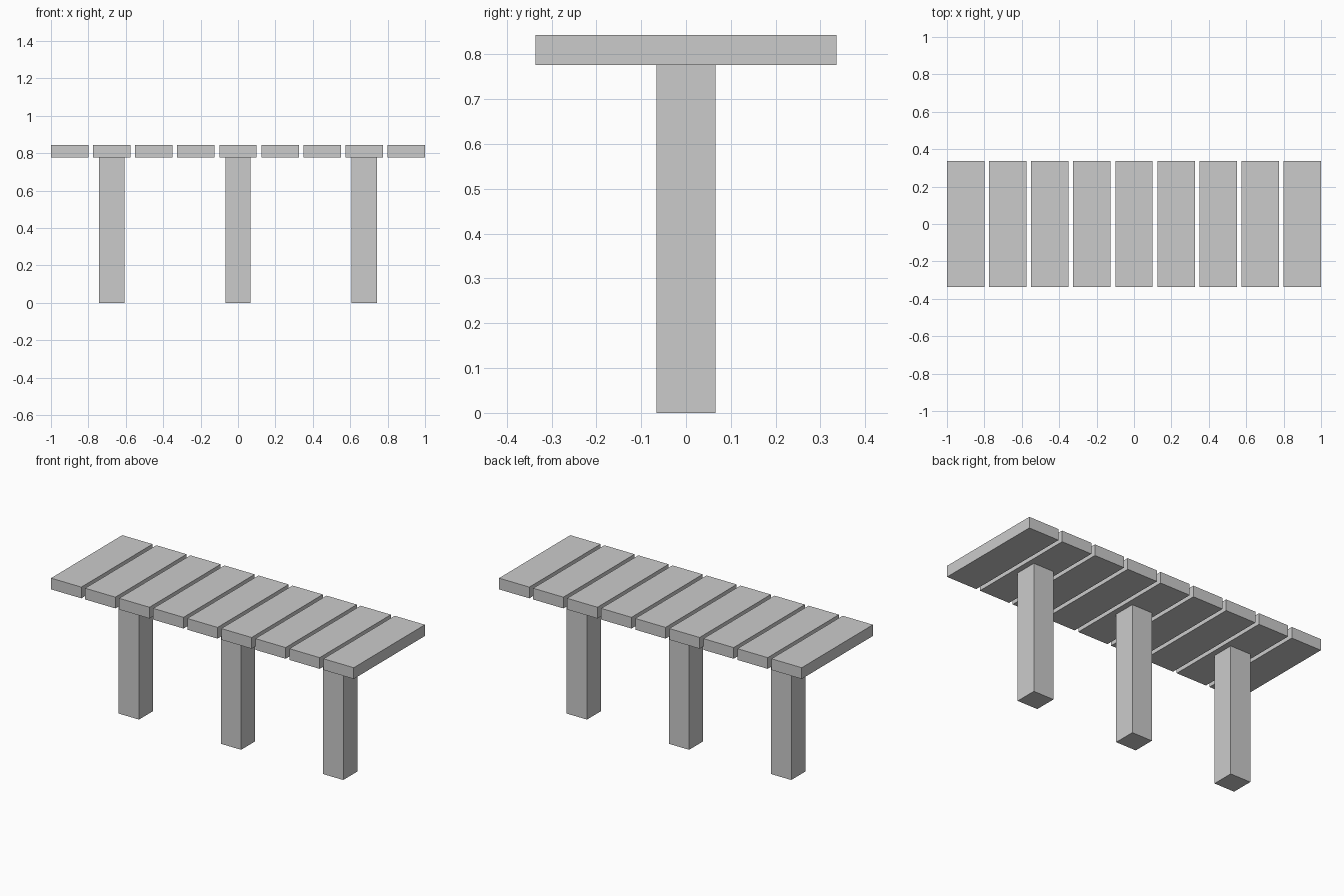
import bpy

if "Cube" in bpy.data.objects:
    bpy.data.objects.remove(bpy.data.objects["Cube"])

PITCH = 0.225      # spacing between plank centres
LEG_TOP = 0.776
TOP = 0.843


def box(name, size, centre):
    bpy.ops.mesh.primitive_cube_add(size=1, location=centre)
    obj = bpy.context.object
    obj.name = name
    obj.scale = size
    bpy.ops.object.transform_apply(location=False, rotation=False, scale=True)
    return obj


# Nine cross planks forming the deck
for i in range(-4, 5):
    box(f"plank_{i + 5}", (0.2, 0.672, TOP - LEG_TOP),
        (i * PITCH, 0, (TOP + LEG_TOP) / 2))

# Three square posts, each under every third plank
for i in (-1, 0, 1):
    box(f"post_{i + 2}", (0.134, 0.132, LEG_TOP),
        (i * 3 * PITCH, 0, LEG_TOP / 2))
